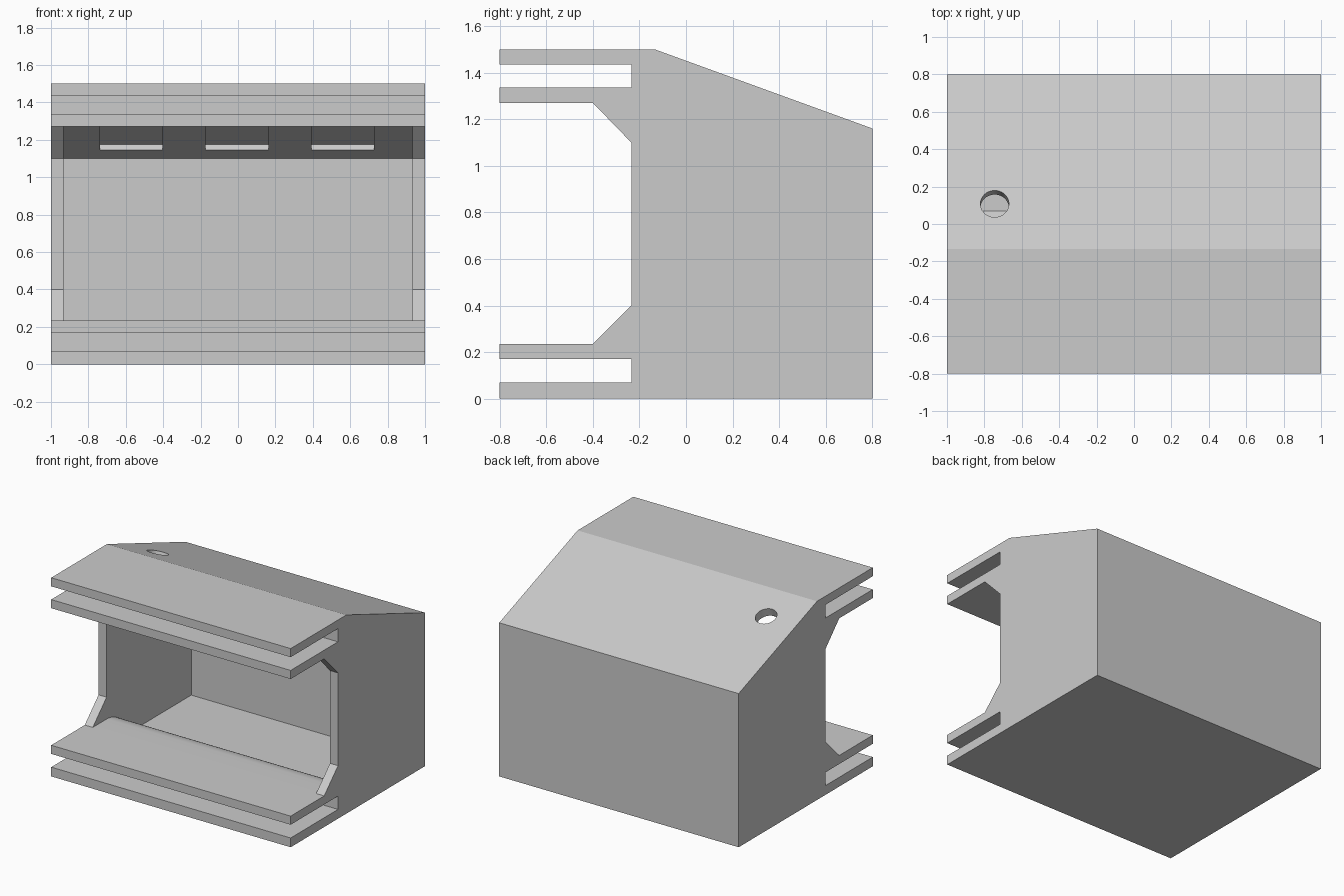
import bpy, bmesh, math
from mathutils import Matrix, Vector

cube = bpy.data.objects.get("Cube")
if cube:
    bpy.data.objects.remove(cube, do_unlink=True)

grey = bpy.data.materials.new("plain grey")
grey.use_nodes = True
grey.diffuse_color = (0.6, 0.6, 0.6, 1)
grey.node_tree.nodes["Principled BSDF"].inputs["Base Color"].default_value = (0.6, 0.6, 0.6, 1)

END, INNER = 1.0, 0.933          # outer and inner faces of the end walls
LOW, HIGH, STEP = 0.235, 1.27, -0.235
ROOF = math.atan2(0.34, 0.935)   # pitch of the rear roof


def ceiling(y):
    return 1.10 + (0.775 - y) * math.tan(ROOF)


# Rounded lip that leads from a shelf into the hollow
def lip(z, direction, radius=0.24, steps=9):
    angles = [math.radians(45) * i / steps for i in range(steps + 1)]
    return [(STEP + radius * math.sin(a), z + direction * radius * (1 - math.cos(a)))
            for a in angles]


# Side profiles as (y, z): the outside, the hollow and the chamfered mouth
front = -0.8
outside = [(-0.4, HIGH), (front, HIGH), (front, 1.335), (STEP, 1.335), (STEP, 1.435),
           (front, 1.435), (front, 1.5), (-0.135, 1.5), (0.8, 1.16), (0.8, 0),
           (front, 0), (front, 0.07), (STEP, 0.07), (STEP, 0.17), (front, 0.17),
           (front, LOW), (-0.4, LOW)]
hollow = ([(-0.4, LOW)] + lip(LOW, -1) + [(0.07, 0.03), (0.775, 0.03), (0.775, 1.10),
          (-0.014, ceiling(-0.014))] + lip(HIGH, 1)[::-1] + [(-0.4, HIGH)])
mouth = [(-0.4, LOW), (STEP, 0.4), (STEP, 1.10), (-0.4, HIGH)]

bm = bmesh.new()


def strip(path, x0, x1):
    for (ya, za), (yb, zb) in zip(path, path[1:]):
        corners = [(x0, ya, za), (x1, ya, za), (x1, yb, zb), (x0, yb, zb)]
        bm.faces.new([bm.verts.new(c) for c in corners])


def panel(path, x):
    bm.faces.new([bm.verts.new((x, y, z)) for y, z in path])


strip(outside, -INNER, INNER)
strip(hollow, -INNER, INNER)
for side in (-1, 1):
    strip(outside, side * INNER, side * END)
    strip(mouth, side * INNER, side * END)
    panel(outside + mouth[1:-1], side * END)
    panel(hollow + mouth[-2:0:-1], side * INNER)
bmesh.ops.remove_doubles(bm, verts=bm.verts, dist=0.0001)
bmesh.ops.dissolve_limit(bm, angle_limit=math.radians(1), verts=bm.verts, edges=bm.edges)
bmesh.ops.recalc_face_normals(bm, faces=bm.faces)
mesh = bpy.data.meshes.new("housing")
bm.to_mesh(mesh)
bm.free()
housing = bpy.data.objects.new("housing", mesh)
bpy.context.collection.objects.link(housing)
mesh.materials.append(grey)


# Cutters lie square to the sloping roof
def cut(name, center, size=None, radius=None):
    shape = bmesh.new()
    if radius:
        bmesh.ops.create_cone(shape, cap_ends=True, segments=48, radius1=radius,
                              radius2=radius, depth=0.2)
    else:
        bmesh.ops.create_cube(shape, size=1)
        bmesh.ops.scale(shape, vec=Vector(size), verts=shape.verts)
    place = Matrix.Translation(center) @ Matrix.Rotation(-ROOF, 4, "X")
    bmesh.ops.transform(shape, matrix=place, verts=shape.verts)
    data = bpy.data.meshes.new(name)
    shape.to_mesh(data)
    shape.free()
    data.materials.append(grey)
    cutter = bpy.data.objects.new(name, data)
    bpy.context.collection.objects.link(cutter)
    cutter.hide_render = True
    mod = housing.modifiers.new(name, "BOOLEAN")
    mod.operation, mod.solver, mod.object = "DIFFERENCE", "EXACT", cutter
    bpy.ops.object.modifier_apply(modifier=mod.name)
    bpy.data.objects.remove(cutter, do_unlink=True)


bpy.ops.object.select_all(action="DESELECT")
housing.select_set(True)
bpy.context.view_layer.objects.active = housing

# Three shallow recesses in the sloping ceiling
for i in (-1, 0, 1):
    cut("ceiling_recess", (i * 0.565 - 0.005, 0.445, ceiling(0.445)), size=(0.335, 0.437, 0.064))

# Round cable hole through the roof
cut("cable_hole", (-0.745, 0.108, 1.5 - 0.243 * math.tan(ROOF)), radius=0.076)

bpy.ops.object.shade_smooth_by_angle(angle=math.radians(10))
